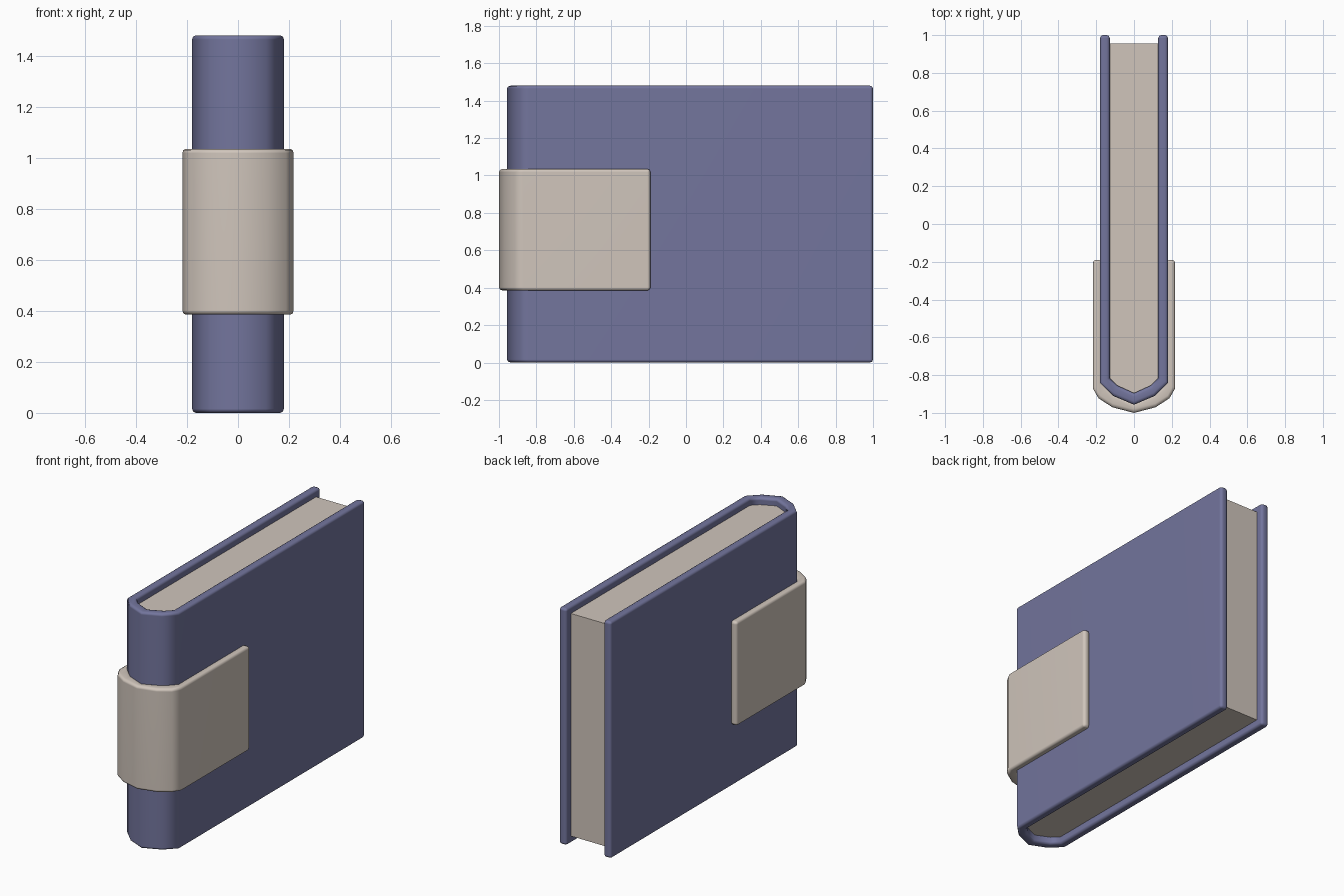
import bpy
import bmesh

if "Cube" in bpy.data.objects:
    bpy.data.objects.remove(bpy.data.objects["Cube"])


def material(name, rgb):
    m = bpy.data.materials.new(name)
    m.diffuse_color = (*rgb, 1.0)
    m.use_nodes = True
    m.node_tree.nodes["Principled BSDF"].inputs["Base Color"].default_value = m.diffuse_color
    return m


BLUE = material("slate_blue", (0.171, 0.178, 0.337))
CREAM = material("warm_cream", (0.63, 0.56, 0.50))


def mirrored(half):
    """Half profile from the open end (x > 0) to the spine centre, mirrored."""
    return half + [(-x, y) for x, y in reversed(half[:-1])]


def finish(bm, name, mat, bevel=0.0, segments=2):
    bmesh.ops.recalc_face_normals(bm, faces=bm.faces[:])
    me = bpy.data.meshes.new(name)
    bm.to_mesh(me)
    bm.free()
    me.materials.append(mat)
    ob = bpy.data.objects.new(name, me)
    bpy.context.collection.objects.link(ob)
    if bevel:
        for p in me.polygons:
            p.use_smooth = True
        b = ob.modifiers.new("rounded_edges", 'BEVEL')
        b.width = bevel
        b.segments = segments
        b.limit_method = 'ANGLE'
        b.angle_limit = 1.0
        ob.modifiers.new("clean_shading", 'WEIGHTED_NORMAL')
    return ob


def u_shell(name, outer, inner, z0, z1, mat, bevel):
    """Wrap-around sheet: a U-shaped strip extruded upward."""
    bm = bmesh.new()
    rings = [[bm.verts.new((x, y, z)) for x, y in prof]
             for prof, z in ((outer, z0), (outer, z1), (inner, z1), (inner, z0))]
    for i in range(len(outer) - 1):
        for k in range(4):
            a, b = rings[k], rings[(k + 1) % 4]
            bm.faces.new((a[i], a[i + 1], b[i + 1], b[i]))
    for i in (0, -1):
        bm.faces.new([r[i] for r in rings])
    return finish(bm, name, mat, bevel)


# Cover: two boards joined by a rounded spine
cover_out = mirrored([(0.18, 1.0), (0.18, -0.84), (0.11, -0.91), (0, -0.957)])
cover_in = mirrored([(0.128, 1.0), (0.128, -0.815), (0.088, -0.855), (0, -0.895)])
u_shell("book_cover", cover_out, cover_in, 0.0, 1.48, BLUE, 0.016)

# Page block, recessed on three sides
pages = mirrored([(0.132, 0.955), (0.132, -0.82), (0.09, -0.86), (0, -0.90)])
bm = bmesh.new()
base = bm.faces.new([bm.verts.new((x, y, 0.045)) for x, y in pages])
top = bmesh.ops.extrude_face_region(bm, geom=[base])
for v in top["geom"]:
    if isinstance(v, bmesh.types.BMVert):
        v.co.z = 1.437
finish(bm, "page_block", CREAM)

# Band wrapped round the spine
band_out = mirrored([(0.218, -0.19), (0.218, -0.87), (0.188, -0.922),
                     (0.115, -0.97), (0, -1.0)])
band_in = mirrored([(0.17, -0.19), (0.17, -0.835), (0.145, -0.865),
                    (0.105, -0.9), (0, -0.945)])
u_shell("spine_band", band_out, band_in, 0.385, 1.035, CREAM, 0.017)
